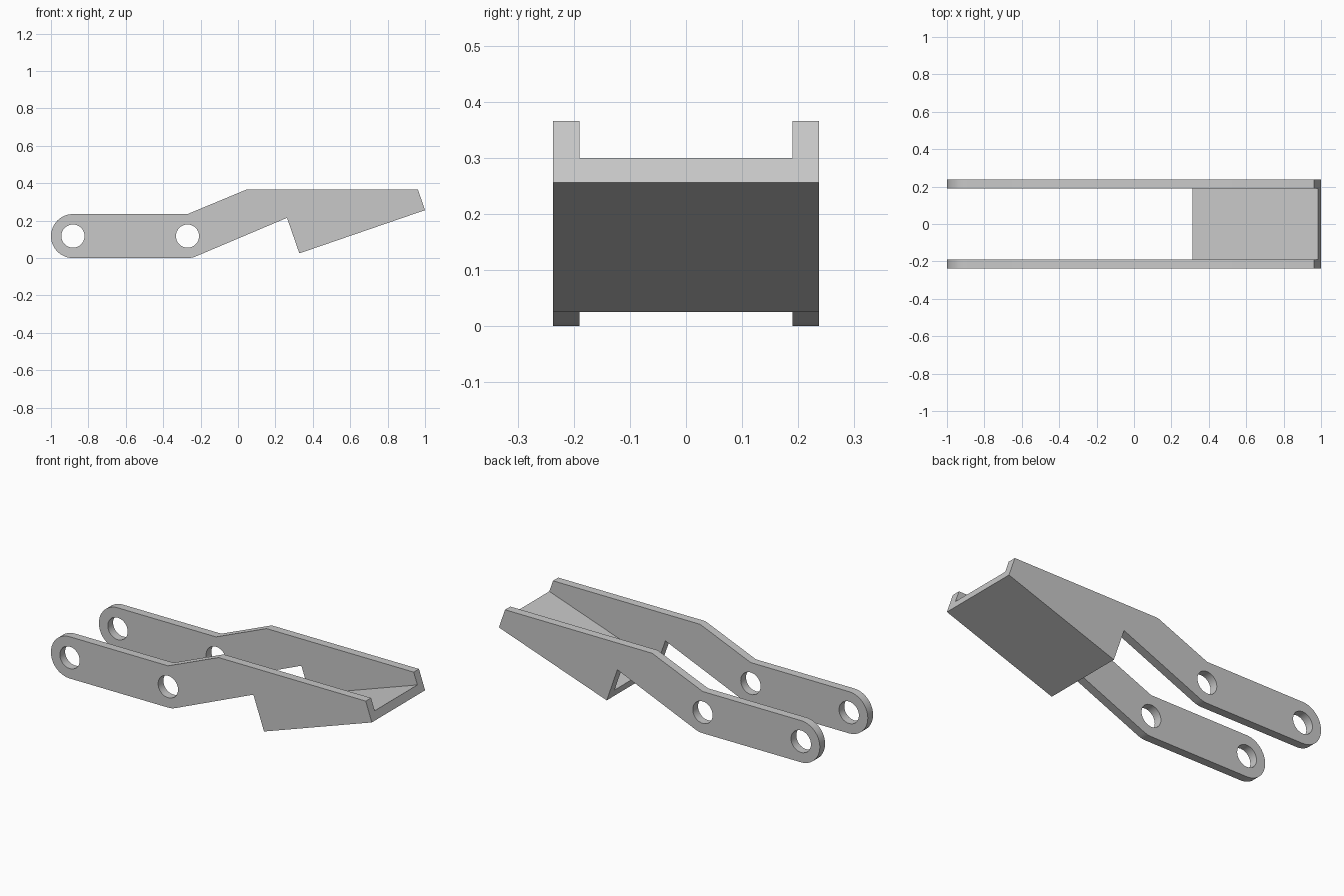
import bpy
from math import cos, sin, radians, pi

cube = bpy.data.objects.get("Cube")
if cube:
    bpy.data.objects.remove(cube)

# Single grey finish
grey = bpy.data.materials.new("light_grey")
grey.use_nodes = True
colour = (0.58, 0.58, 0.58, 1)
grey.diffuse_color = colour
grey.node_tree.nodes["Principled BSDF"].inputs["Base Color"].default_value = colour

RADIUS = 0.1175          # rounded arm end
HOLE = 0.062             # pin hole radius
FRONT_PIN, REAR_PIN = (-0.8825, RADIUS), (-0.27, RADIUS)
WALL = 0.047             # sheet thickness
OUTER = 0.237            # half of the overall width


def arc(centre, radius, start, end, steps):
    """Points on an arc, angles in degrees."""
    angles = [radians(start + (end - start) * i / steps) for i in range(steps + 1)]
    return [(centre[0] + radius * cos(a), centre[1] + radius * sin(a)) for a in angles]


def extruded(name, loops, y, thickness):
    """Extrude x-z outlines (the first is the border, the rest are holes) along y."""
    curve = bpy.data.curves.new(name, "CURVE")
    curve.dimensions = "2D"
    curve.fill_mode = "BOTH"
    curve.extrude = thickness / 2
    for loop in loops:
        spline = curve.splines.new("POLY")
        spline.points.add(len(loop) - 1)
        for point, (x, z) in zip(spline.points, loop):
            point.co = (x, z, 0, 1)
        spline.use_cyclic_u = True
    obj = bpy.data.objects.new(name, curve)
    bpy.context.collection.objects.link(obj)
    obj.location.y = y
    obj.rotation_euler.x = pi / 2
    bpy.ops.object.select_all(action="DESELECT")
    obj.select_set(True)
    bpy.context.view_layer.objects.active = obj
    bpy.ops.object.convert(target="MESH")
    obj = bpy.context.object
    # Weld the caps to the rim
    bpy.ops.object.mode_set(mode="EDIT")
    bpy.ops.mesh.select_all(action="SELECT")
    bpy.ops.mesh.remove_doubles(threshold=0.0001)
    bpy.ops.mesh.normals_make_consistent(inside=False)
    bpy.ops.object.mode_set(mode="OBJECT")
    obj.data.materials.clear()
    obj.data.materials.append(grey)
    bpy.ops.object.shade_smooth_by_angle(angle=radians(30))
    return obj


# Side arms: rounded end, cranked middle, deep wedge at the far end
outline = arc(FRONT_PIN, RADIUS, 90, 270, 24)
outline += arc(REAR_PIN, RADIUS, -90, -67.4, 4)
outline += [(0.262, 0.215), (0.328, 0.025), (1.0, 0.256),
            (0.962, 0.366), (0.045, 0.366), (-0.27, 2 * RADIUS)]
holes = [arc(pin, HOLE, 0, 348.75, 31) for pin in (FRONT_PIN, REAR_PIN)]
for side, name in ((-1, "front_side_arm"), (1, "back_side_arm")):
    extruded(name, [outline] + holes, side * (OUTER - WALL / 2), WALL)

# Sloping floor joining the two arms
floor = [(0.328, 0.025), (1.0, 0.256), (0.985, 0.3), (0.313, 0.069)]
extruded("sloping_floor", [floor], 0, 2 * (OUTER - WALL))
